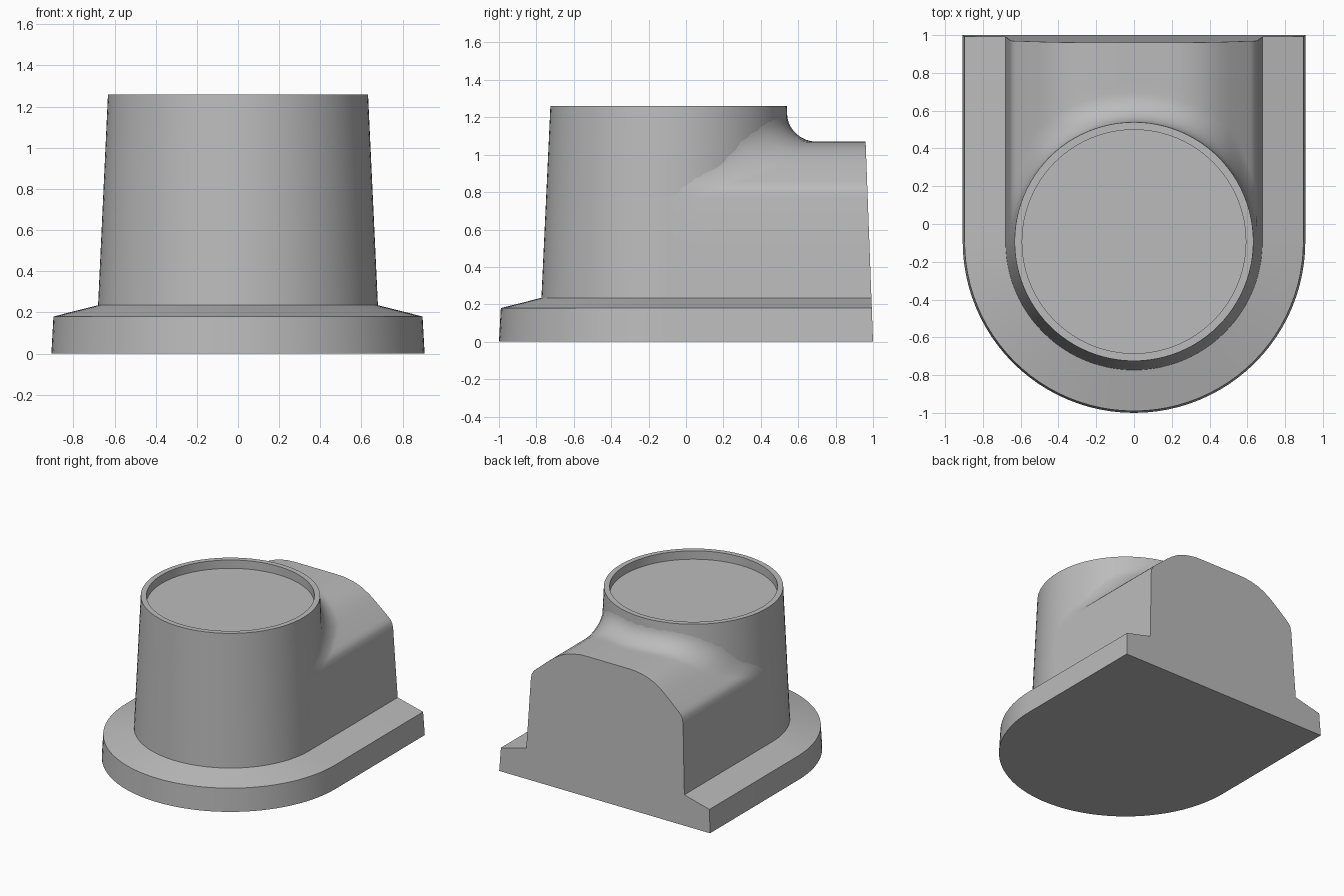
import bpy, bmesh, math
from mathutils import Vector

cube = bpy.data.objects.get("Cube")
if cube:
    bpy.data.objects.remove(cube)

YC = -0.093            # axis of the tower
SEAM, TOP = 0.235, 1.26
FILLET = 0.13

grey = bpy.data.materials.new("plain grey")
grey.use_nodes = True
colour = (0.5, 0.5, 0.5, 1)
grey.diffuse_color = colour
grey.node_tree.nodes["Principled BSDF"].inputs["Base Color"].default_value = colour


def tower_radius(z):
    return 0.68 - 0.048 * (z - SEAM) / (TOP - SEAM)


def back_y(z):
    return 1 - 0.037 * z


def add_grid(bm, rows, closed=False):
    """Skin a list of equally long point rows and return their vertices."""
    verts = [[bm.verts.new(p) for p in row] for row in rows]
    for a, b in zip(verts, verts[1:]):
        n = len(a)
        for i in range(n if closed else n - 1):
            j = (i + 1) % n
            bm.faces.new((a[i], a[j], b[j], b[i]))
    return verts


def finish(name, bm):
    bmesh.ops.remove_doubles(bm, verts=bm.verts[:], dist=0.0005)
    bmesh.ops.recalc_face_normals(bm, faces=bm.faces[:])
    centre = Vector((0, 0, 0.4))
    if sum((f.calc_center_median() - centre).dot(f.normal) * f.calc_area() for f in bm.faces) < 0:
        bmesh.ops.reverse_faces(bm, faces=bm.faces[:])
    mesh = bpy.data.meshes.new(name)
    bm.to_mesh(mesh)
    bm.free()
    ob = bpy.data.objects.new(name, mesh)
    bpy.context.collection.objects.link(ob)
    mesh.materials.append(grey)
    bpy.ops.object.select_all(action="DESELECT")
    ob.select_set(True)
    bpy.context.view_layer.objects.active = ob
    bpy.ops.object.shade_smooth_by_angle(angle=math.radians(35))


# Tapered tower with a shallow recess in its top
bm = bmesh.new()
section = [(tower_radius(z), z) for z in (SEAM, 0.5, 0.8, 1.05, TOP)]
section += [(0.592, TOP), (0.592, TOP - 0.065)]
SIDES = 96
rings = []
for r, z in section:
    angles = [2 * math.pi * i / SIDES for i in range(SIDES)]
    rings.append([(r * math.cos(a), YC + r * math.sin(a), z) for a in angles])
skin = add_grid(bm, rings, closed=True)
bm.faces.new(skin[-1])
finish("tower", bm)

# U-shaped foot with a sloping shoulder
bm = bmesh.new()


def u_ring(r, z):
    arc = [math.pi * (1 + i / 48) for i in range(49)]
    pts = [(r * math.cos(a), YC + r * math.sin(a), z) for a in arc]
    return [(-r, back_y(z), z)] + pts + [(r, back_y(z), z)]


foot = add_grid(bm, [u_ring(0.907, 0), u_ring(0.897, 0.18), u_ring(0.68, SEAM)])
bm.faces.new(foot[0])

# Rear housing: a chamfered profile run back from the tower, filleted into it
half = [(0.68, SEAM), (0.667, 0.5), (0.655, 0.77), (0.648, 0.81), (0.635, 0.835),
        (0.615, 0.855), (0.56, 0.902), (0.51, 0.945), (0.46, 0.985), (0.40, 1.022),
        (0.35, 1.043), (0.30, 1.057), (0.24, 1.067), (0.18, 1.07), (0.09, 1.07)]
profile = half + [(0, 1.07)] + [(-x, z) for x, z in reversed(half)]
columns = []
for x, z in profile:
    blend = min(1, max(0, (z - 0.79) / 0.16))
    f = FILLET * blend
    column = []
    for i in range(13):
        a = math.pi / 2 * i / 12
        lift = f * (1 - math.sin(a))
        reach = tower_radius(z + lift) + f * (1 - math.cos(a)) + 0.02 * i / 12
        y = YC + math.sqrt(max(0, reach ** 2 - x ** 2))
        column.append((x, y, z + lift))
    start = column[-1][1]
    for i in range(1, 7):
        column.append((x, start + (back_y(z) - start) * i / 6, z))
    columns.append(column)
rear = add_grid(bm, columns)

# Flat end face across the foot and the housing
outline = [foot[0][0], foot[1][0]] + [c[-1] for c in reversed(rear)]
outline += [foot[1][-1], foot[0][-1]]
bm.faces.new(outline)
finish("foot_and_rear_housing", bm)
